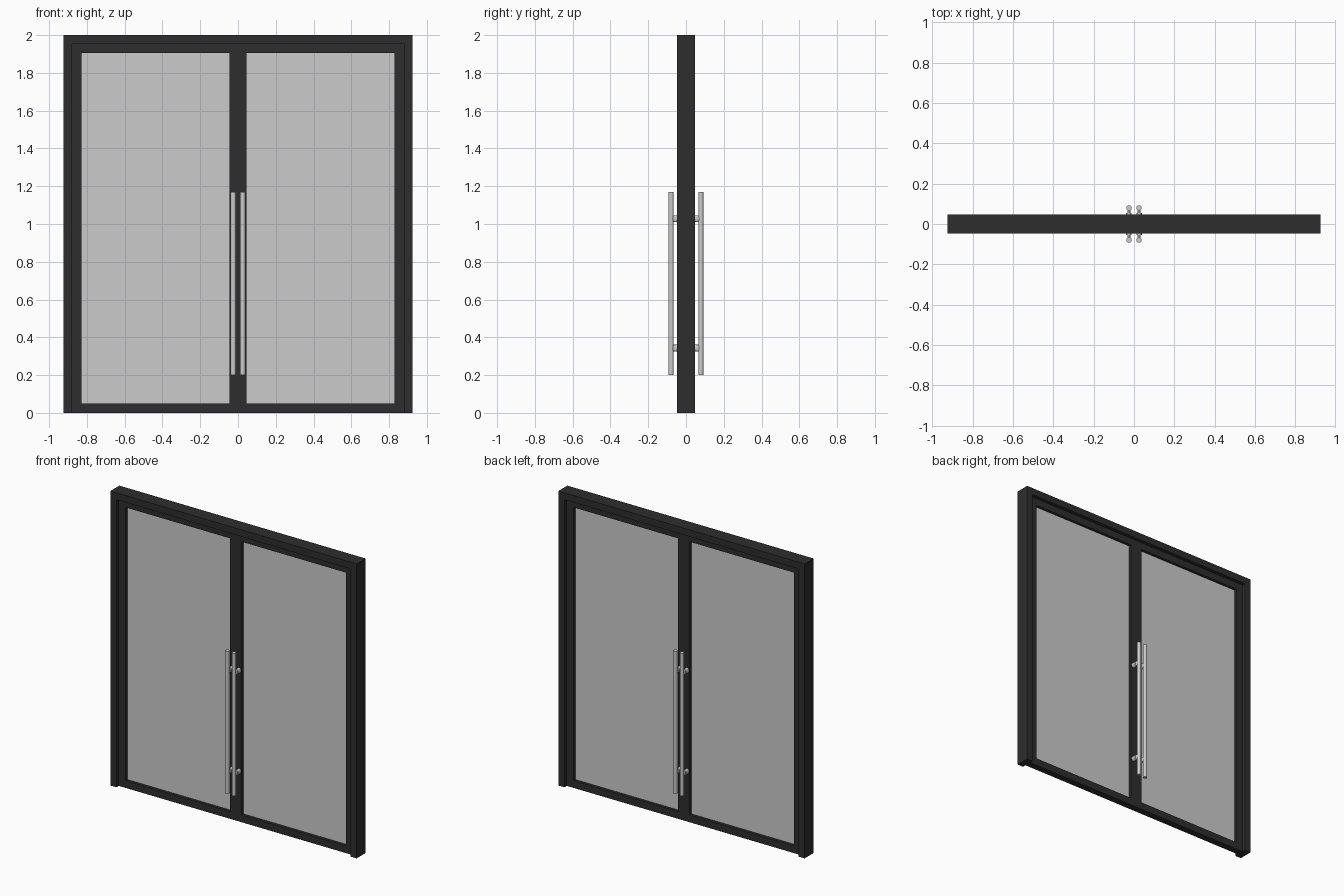
import bpy, bmesh
from math import pi
from mathutils import Matrix

if "Cube" in bpy.data.objects:
    bpy.data.objects.remove(bpy.data.objects["Cube"])


def material(name, color):
    m = bpy.data.materials.new(name)
    m.diffuse_color = color
    m.use_nodes = True
    m.node_tree.nodes["Principled BSDF"].inputs["Base Color"].default_value = m.diffuse_color
    return m


dark = material("dark_metal", (0.027, 0.027, 0.027, 1))
glass = material("grey_glass", (0.56, 0.56, 0.56, 0.65))


def finish(name, bm, mat=None):
    bmesh.ops.recalc_face_normals(bm, faces=bm.faces)
    me = bpy.data.meshes.new(name)
    bm.to_mesh(me)
    bm.free()
    ob = bpy.data.objects.new(name, me)
    bpy.context.collection.objects.link(ob)
    if mat:
        me.materials.append(mat)
    return ob


def extrude_outline(name, loop, half, mat):
    """Extrude an x-z outline through y from -half to +half."""
    bm = bmesh.new()
    face = bm.faces.new([bm.verts.new((x, -half, z)) for x, z in loop])
    ext = bmesh.ops.extrude_face_region(bm, geom=[face])["geom"]
    verts = [g for g in ext if isinstance(g, bmesh.types.BMVert)]
    bmesh.ops.translate(bm, verts=verts, vec=(0, 2 * half, 0))
    return finish(name, bm, mat)


def ring(name, outer, inner, half, mat):
    """Mitred rectangular frame; bounds are x0, x1, z0, z1."""
    bm = bmesh.new()
    loops = []
    for (x0, x1, z0, z1), y in ((outer, -half), (inner, -half),
                                (inner, half), (outer, half)):
        loops.append([bm.verts.new((x, y, z)) for x, z in
                      ((x0, z0), (x1, z0), (x1, z1), (x0, z1))])
    for a, b in zip(loops, loops[1:] + loops[:1]):
        for i in range(4):
            j = (i + 1) % 4
            bm.faces.new((a[i], a[j], b[j], b[i]))
    return finish(name, bm, mat)


def cylinder(bm, r, length, matrix, segs=32):
    bmesh.ops.create_cone(bm, cap_ends=True, segments=segs, radius1=r,
                          radius2=r, depth=length, matrix=matrix)


# Outer frame: two jambs and a head, open at the floor
W, JX, HEAD = 0.925, 0.88, 1.953
extrude_outline("outer_frame", [(-W, 0), (-JX, 0), (-JX, HEAD), (JX, HEAD),
                                (JX, 0), (W, 0), (W, 2), (-W, 2)], 0.048, dark)

for side, s in (("left", -1), ("right", 1)):
    # Door leaf and its glass pane
    a, b = sorted((0, s * JX))
    c, d = sorted((s * 0.044, s * 0.828))
    ring(side + "_leaf", (a, b, 0, HEAD), (c, d, 0.05, 1.905), 0.023, dark)
    extrude_outline(side + "_glass", [(c, 0.05), (d, 0.05), (d, 1.905), (c, 1.905)],
                    0.004, glass)

    # Pull bars on both faces, each on two standoffs
    for face, f in (("front", -1), ("back", 1)):
        x = s * 0.025
        bm = bmesh.new()
        cylinder(bm, 0.0135, 0.97, Matrix.Translation((x, f * 0.079, 0.685)))
        for z in (0.343, 1.028):
            turn = Matrix.Rotation(pi / 2, 4, 'X')
            cylinder(bm, 0.018, 0.056, Matrix.Translation((x, f * 0.050, z))
                     @ Matrix.Diagonal((0.45, 1, 1, 1)) @ turn)
            # Wider foot against the leaf
            cylinder(bm, 0.018, 0.032, Matrix.Translation((x, f * 0.038, z))
                     @ Matrix.Diagonal((0.75, 1, 1, 1)) @ turn)
        ob = finish(f"{side}_{face}_pull_handle", bm)
        bpy.ops.object.select_all(action='DESELECT')
        ob.select_set(True)
        bpy.context.view_layer.objects.active = ob
        bpy.ops.object.shade_smooth_by_angle()
